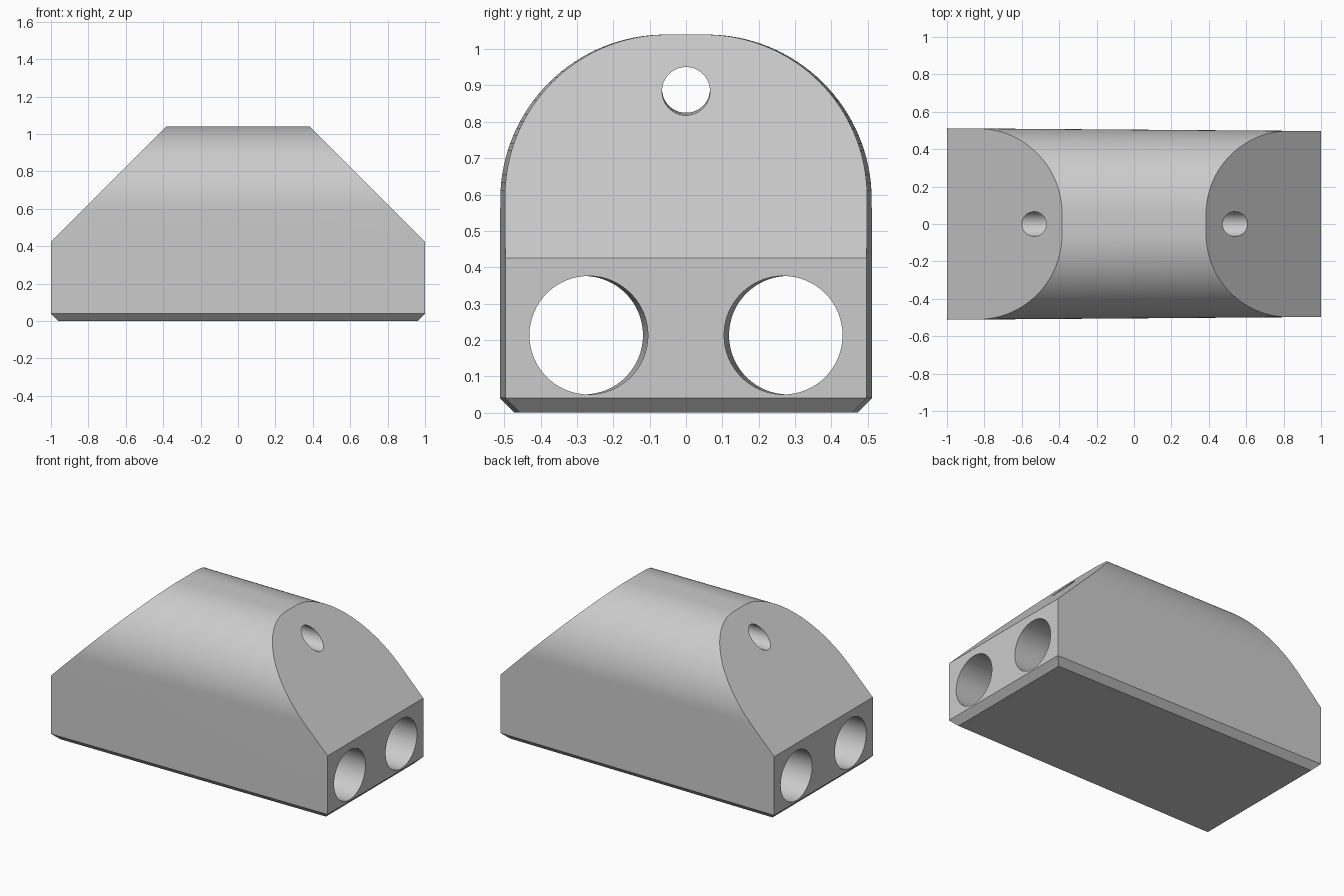
import bpy, bmesh
from math import sin, cos, pi
from mathutils import Vector

cube = bpy.data.objects.get("Cube")
if cube:
    bpy.data.objects.remove(cube, do_unlink=True)

TOP, SPRING, CHAMFER = 1.04, 0.59, 0.04
RADIUS = TOP - SPRING
WIDE, NARROW = 0.512, 0.497      # half widths at the -x and +x ends
STEPS = 32

grey = bpy.data.materials.new("light grey")
grey.use_nodes = True
grey.diffuse_color = (0.6, 0.6, 0.6, 1)
grey.node_tree.nodes["Principled BSDF"].inputs["Base Color"].default_value = (0.6, 0.6, 0.6, 1)


def make_object(name, bm):
    bmesh.ops.recalc_face_normals(bm, faces=bm.faces)
    mesh = bpy.data.meshes.new(name)
    bm.to_mesh(mesh)
    bm.free()
    mesh.materials.append(grey)
    obj = bpy.data.objects.new(name, mesh)
    bpy.context.collection.objects.link(obj)
    return obj


def loft(start, end):
    """Closed solid between two matching rings of points."""
    bm = bmesh.new()
    a = [bm.verts.new(p) for p in start]
    b = [bm.verts.new(p) for p in end]
    for i in range(len(a)):
        j = (i + 1) % len(a)
        bm.faces.new((a[i], a[j], b[j], b[i]))
    bm.faces.new(a)
    bm.faces.new(b)
    bmesh.ops.recalc_face_normals(bm, faces=bm.faces)
    return bm


def arch(x, half):
    """Arched cross-section: square base, two rounded upper corners."""
    right = [(half - RADIUS + RADIUS * cos(t), SPRING + RADIUS * sin(t))
             for t in (pi / 2 * i / STEPS for i in range(STEPS + 1))]
    right = [(half, 0)] + right
    return [(x, y, z) for y, z in right] + [(x, -y, z) for y, z in reversed(right)]


def circle(x, y, z, r, n=64):
    return [(x, y + r * cos(2 * pi * i / n), z + r * sin(2 * pi * i / n)) for i in range(n)]


def trim(bm, point, normal):
    """Slice off everything beyond a plane and close the cut."""
    cut = bmesh.ops.bisect_plane(bm, geom=bm.verts[:] + bm.edges[:] + bm.faces[:], dist=1e-6,
                                 plane_co=point, plane_no=Vector(normal).normalized(),
                                 clear_outer=True)
    edges = [e for e in cut["geom_cut"] if isinstance(e, bmesh.types.BMEdge)]
    bmesh.ops.contextual_create(bm, geom=edges)


# Body: tapered arch with sloped ends and a chamfered base
bm = loft(arch(-1, WIDE), arch(1, NARROW))
taper = (WIDE - NARROW) / 2
middle = (WIDE + NARROW) / 2
for s in (-1, 1):
    trim(bm, (s, 0, 0.425), (s, 0, 1))
    trim(bm, (s, 0, CHAMFER), (s, 0, -1))
    trim(bm, (0, s * middle, CHAMFER), (taper, s, -1))
body = make_object("tunnel_body", bm)


# Bores running the full length, following the taper
def bore(near, far, r):
    cutter = make_object("bore_cutter", loft(circle(-1.1, *far, r), circle(1.1, *near, r)))
    cutter.hide_render = True
    mod = body.modifiers.new("bore", 'BOOLEAN')
    mod.operation = 'DIFFERENCE'
    mod.solver = 'EXACT'
    mod.object = cutter
    bpy.context.view_layer.objects.active = body
    bpy.ops.object.modifier_apply(modifier=mod.name)
    bpy.data.objects.remove(cutter, do_unlink=True)


for s in (-1, 1):
    bore((s * 0.267, 0.213), (s * 0.282, 0.213), 0.163)
bore((0, 0.881), (0, 0.894), 0.066)

bpy.ops.object.select_all(action='DESELECT')
body.select_set(True)
bpy.context.view_layer.objects.active = body
bpy.ops.object.shade_smooth_by_angle(angle=pi / 6)
